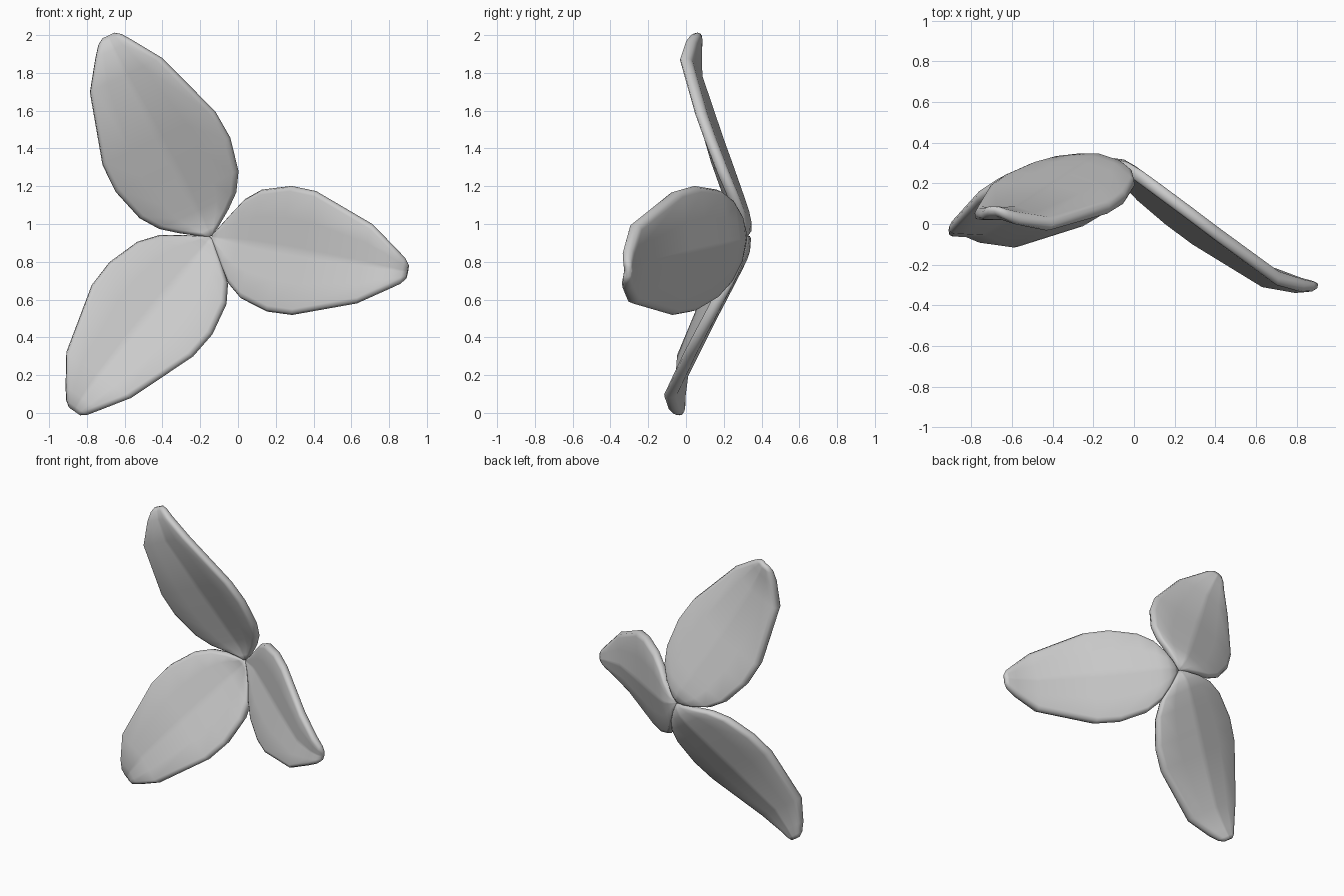
import bpy, bmesh
from mathutils import Vector, Matrix

if "Cube" in bpy.data.objects:
    bpy.data.objects.remove(bpy.data.objects["Cube"])

CENTRE = Vector((-0.142, 0.30, 0.932))
AXIS = Vector((-0.183, -0.983, 0.063)).normalized()   # the way the cup of leaves opens
TIPS = {"leaf_right": (1.05, -0.595, -0.188),         # tip directions from the centre
        "leaf_upper": (-0.54, -0.255, 1.05),
        "leaf_lower": (-0.722, -0.345, -0.915)}

# leaf stations: distance from axis, height along axis, half width, half thickness
STATIONS = [(0.005, 0.0, 0.012, 0.012), (0.04, -0.008, 0.07, 0.024),
            (0.09, -0.005, 0.147, 0.03), (0.15, 0.018, 0.228, 0.033),
            (0.24, 0.06, 0.293, 0.034), (0.41, 0.14, 0.339, 0.034),
            (0.56, 0.212, 0.334, 0.034), (0.92, 0.377, 0.214, 0.034),
            (1.07, 0.398, 0.112, 0.031), (1.128, 0.395, 0.07, 0.024),
            (1.152, 0.39, 0.038, 0.013)]
FOLD = 0.145   # how far the two halves lift from the midrib


def section(r, h, w, t):
    """Closed V-shaped cross-section with a rounded rim and a crisp midrib."""
    rim = min(0.03, w * 0.4)
    half = [(w - rim * 0.3, t * 0.75), (w - rim, t), (w * 0.5, t), (w * 0.07, t)]
    top = [(-w, 0)] + [(-v, z) for v, z in half] + [(0, t)] + half[::-1]
    ring = top + [(-v, -z) for v, z in top]
    return [Vector((r, v, h + z + FOLD * abs(v))) for v, z in ring]


def leaf(name, tip):
    x = Vector(tip)
    x = (x - AXIS * x.dot(AXIS)).normalized()
    frame = Matrix((x, AXIS.cross(x), AXIS)).transposed()
    bm = bmesh.new()
    rings = [[bm.verts.new(CENTRE + frame @ p) for p in section(*s)] for s in STATIONS]
    n = len(rings[0])
    for a, b in zip(rings, rings[1:]):
        for i in range(n):
            j = (i + 1) % n
            bm.faces.new((a[i], a[j], b[j], b[i]))
    bm.faces.new(rings[0])
    bm.faces.new(rings[-1])
    bmesh.ops.recalc_face_normals(bm, faces=bm.faces)
    for f in bm.faces:
        f.smooth = True
    mesh = bpy.data.meshes.new(name)
    bm.to_mesh(mesh)
    bm.free()
    bpy.context.collection.objects.link(bpy.data.objects.new(name, mesh))


# three equal leaves around the tilted axis
for name, tip in TIPS.items():
    leaf(name, tip)
